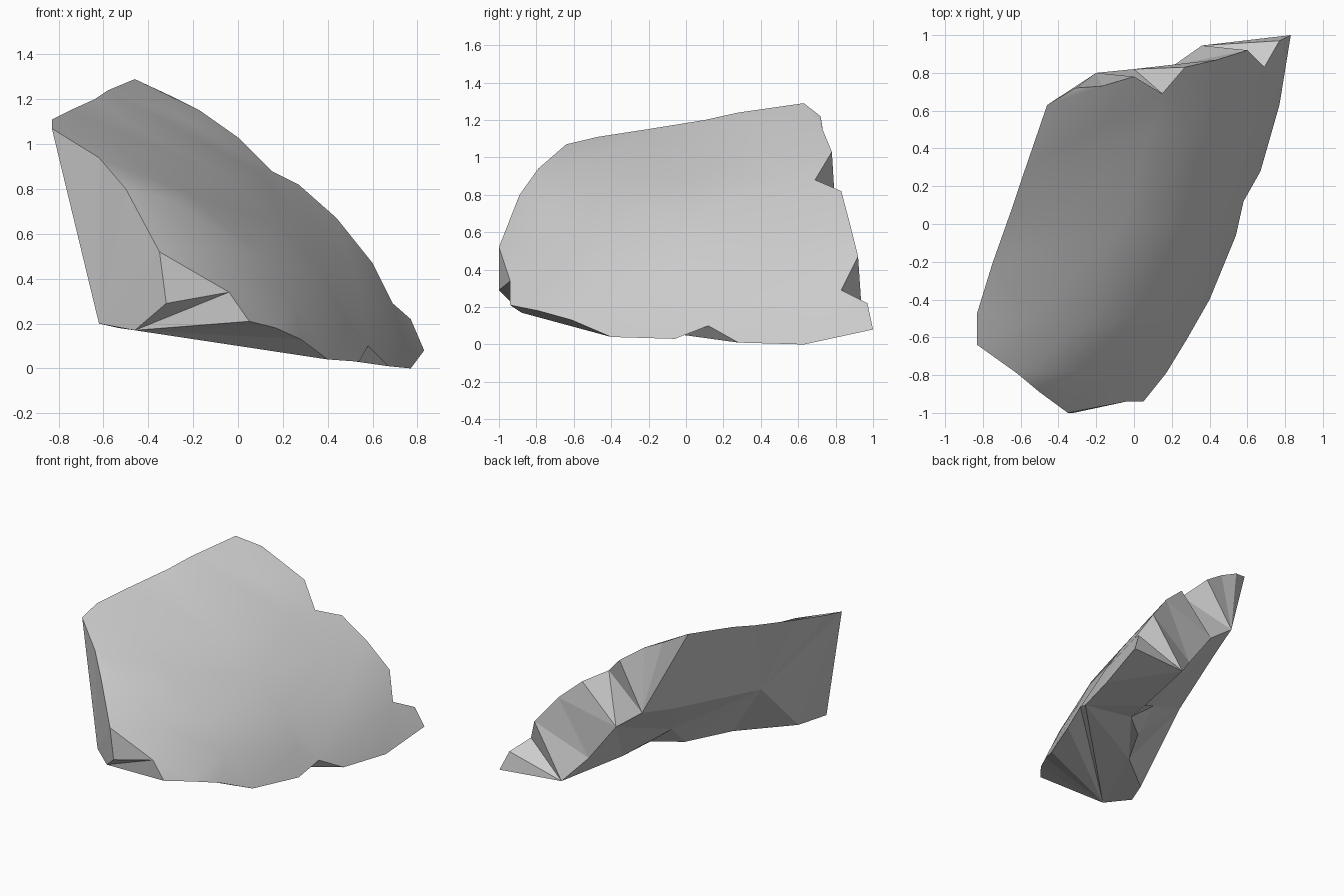
import bpy
import bmesh
from mathutils import Vector
from mathutils.geometry import delaunay_2d_cdt

default_cube = bpy.data.objects.get("Cube")
if default_cube:
    bpy.data.objects.remove(default_cube, do_unlink=True)

# Axis pairs used to flatten a patch before it is triangulated
SIDE, TOP, FRONT = (1, 2), (0, 1), (0, 2)

# Jagged outer rim: front edge, underside, broken back edge, top edge
rim_points = [
    (-.83, -.64, 1.07), (-.62, -.79, .94), (-.5, -.89, .8), (-.35, -1, .52),
    (-.04, -.94, .34), (.05, -.94, .21), (.17, -.79, .18), (.28, -.61, .13),
    (.4, -.4, .04), (.54, -.06, .03), (.58, .12, .1), (.67, .28, .01),
    (.77, .63, 0), (.83, 1, .08), (.77, .97, .22), (.69, .83, .29),
    (.6, .92, .47), (.44, .87, .67), (.27, .83, .82), (.15, .69, .88),
    (0, .78, 1.03), (-.17, .73, 1.15), (-.31, .72, 1.22), (-.46, .63, 1.29),
    (-.58, .28, 1.24), (-.64, .1, 1.2), (-.75, -.21, 1.15), (-.83, -.47, 1.11)]

# Cross-sections of the bulging outer skin: y position and its (x, z) points
skin_sections = {
    -.78: [(-.29, .75), (-.1, .53)],
    -.5: [(-.55, 1), (-.22, .78), (.1, .5), (.25, .3)],
    0: [(-.42, 1.05), (-.06, .86), (.17, .66), (.38, .43), (.5, .2)],
    .5: [(-.22, 1.1), (.1, .87), (.29, .65), (.52, .43), (.67, .2)]}

# Lower edge of the inner wall, arching up over a hollow
arch_points = [(-.62, -.76, .2), (-.53, -.56, .18), (-.52, -.14, .6), (-.28, .52, .65)]
# Broken back edge, from the wall down to the underside
back_points = [(-.2, .8, .7), (0, .82, .55), (.21, .84, .27), (.36, .945, .1)]
# Inner edge of the underside, from the back to the front
hollow_points = [(.24, .4, .11), (.17, .17, .15), (-.01, .03, .14), (-.19, -.28, .15)]

bm = bmesh.new()


def add_verts(points):
    return [bm.verts.new(p) for p in points]


def patch(outline, axes, inner=(), creases=(), smooth=False):
    """Fill a closed outline, passing through any inner points."""
    verts = list(outline) + list(inner)
    flat = [Vector((v.co[axes[0]], v.co[axes[1]])) for v in verts]
    count = len(outline)
    edges = [(i, (i + 1) % count) for i in range(count)]
    edges += [(verts.index(a), verts.index(b)) for a, b in creases]
    result = delaunay_2d_cdt(flat, edges, [], 1, 1e-5)
    source = [verts[ids[0]] for ids in result[3]]
    for tri in result[2]:
        face = bm.faces.new([source[i] for i in tri])
        face.smooth = smooth


rim = add_verts(rim_points)
arch = add_verts(arch_points)
back = add_verts(back_points)
hollow = add_verts(hollow_points)
skin = add_verts([(x, y, z) for y, row in skin_sections.items() for x, z in row])
toe, chip, dent = add_verts([(-.46, -.88, .17), (-.32, -1, .29), (-.02, .19, .3)])

# Curved outer skin
patch(rim, SIDE, inner=skin, smooth=True)
# Flat inner wall
patch(arch + back[:1] + rim[23:] + rim[:1], SIDE)
# Hollow below the wall
patch(arch[1:] + back + hollow, SIDE, inner=[dent],
      creases=[(dent, hollow[1]), (dent, hollow[2]), (dent, back[0])])
# Underside
patch([toe] + rim[5:14] + back[-1:] + hollow + arch[1::-1], TOP,
      creases=[(toe, rim[8]), (toe, rim[11]), (rim[11], hollow[1])])
# Broken back edge
patch(rim[13:24] + back, FRONT)
# Front break with a chipped corner
patch(rim[:6] + [toe, arch[0]], FRONT, inner=[chip],
      creases=[(rim[3], chip), (chip, toe), (chip, rim[4]), (rim[4], toe)])

bmesh.ops.recalc_face_normals(bm, faces=bm.faces)
mesh = bpy.data.meshes.new("stone_shard")
bm.to_mesh(mesh)
bm.free()

# Plain stone colour
stone = bpy.data.materials.new("stone grey")
stone.use_nodes = True
grey = (.6, .6, .6, 1)
stone.diffuse_color = grey
stone.node_tree.nodes["Principled BSDF"].inputs["Base Color"].default_value = grey
mesh.materials.append(stone)

shard = bpy.data.objects.new("stone_shard", mesh)
bpy.context.collection.objects.link(shard)
